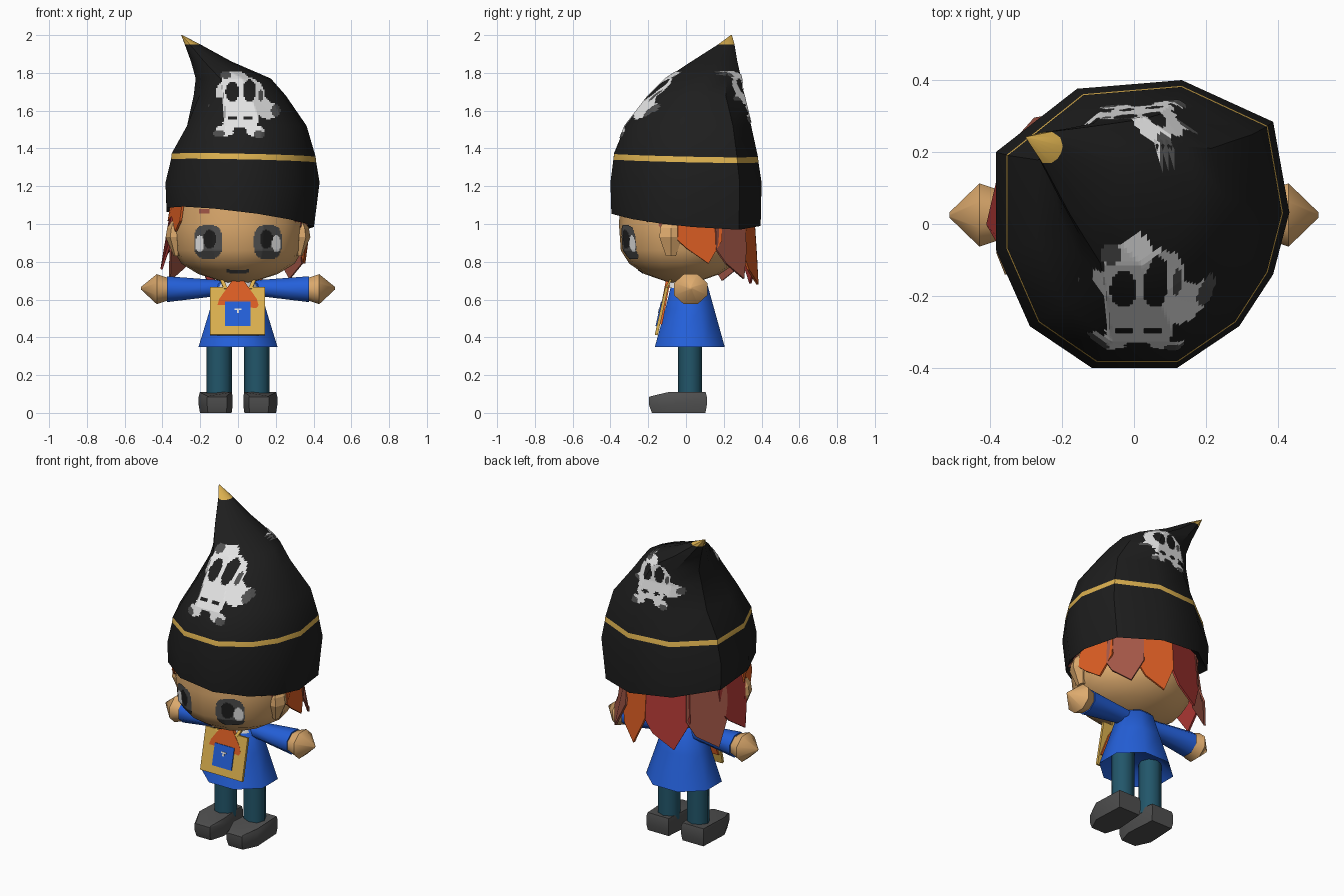
import bpy, bmesh, math
from mathutils import Vector
from mathutils.bvhtree import BVHTree

cube = bpy.data.objects.get("Cube")
if cube:
    bpy.data.objects.remove(cube, do_unlink=True)


def material(name, rgb):
    lin = [(c / 255 / 12.92) if c < 11 else ((c / 255 + 0.055) / 1.055) ** 2.4 for c in rgb]
    m = bpy.data.materials.new(name)
    m.use_nodes = True
    m.diffuse_color = (*lin, 1)
    bsdf = m.node_tree.nodes["Principled BSDF"]
    bsdf.inputs["Base Color"].default_value = (*lin, 1)
    bsdf.inputs["Roughness"].default_value = 0.9
    return m


BLACK = material("hat black", (30, 30, 30))
WHITE = material("white", (228, 228, 228))
GOLD = material("gold", (222, 178, 80))
SKIN = material("skin", (222, 171, 110))
GREY = material("dark grey", (80, 80, 80))
BLUE = material("coat blue", (36, 96, 218))
TEAL = material("trouser teal", (34, 86, 106))
ORANGE = material("hair orange", (222, 95, 36))
RED = material("hair red", (180, 58, 54))
BROWN = material("hair brown", (162, 86, 70))


def make(name, verts, faces, mats, index=None, closed=True, smooth=0):
    me = bpy.data.meshes.new(name)
    me.from_pydata(verts, [], faces)
    for m in mats:
        me.materials.append(m)
    for p in me.polygons:
        p.material_index = index[p.index] if index else 0
    if closed:
        bm = bmesh.new()
        bm.from_mesh(me)
        bmesh.ops.recalc_face_normals(bm, faces=bm.faces)
        bm.to_mesh(me)
        bm.free()
    ob = bpy.data.objects.new(name, me)
    bpy.context.collection.objects.link(ob)
    if smooth:
        bpy.ops.object.select_all(action="DESELECT")
        ob.select_set(True)
        bpy.context.view_layer.objects.active = ob
        bpy.ops.object.shade_smooth_by_angle(angle=math.radians(smooth))
    return ob


def circle(n, phase=0):
    angles = [math.radians(phase + 360 * i / n) for i in range(n)]
    return [(math.cos(a), math.sin(a)) for a in angles]


def ring(unit, cx, cy, rx, ry, z, tx=0, ty=0):
    """Horizontal ring from a unit outline, tilted by tx and ty."""
    pts = [(cx + rx * u, cy + ry * v) for u, v in unit]
    return [(x, y, z + tx * x + ty * y) for x, y in pts]


def loft(name, rings, mats, bands=None, smooth=50):
    """Skin between rings, capped at both ends; bands picks a material per level."""
    n = len(rings[0])
    faces, idx = [], []
    for r in range(len(rings) - 1):
        for i in range(n):
            j = (i + 1) % n
            faces.append((r * n + i, r * n + j, r * n + n + j, r * n + n + i))
            idx.append(bands[r] if bands else 0)
    last = (len(rings) - 1) * n
    faces += [tuple(range(n)), tuple(range(last, last + n))]
    idx += [0, bands[-1] if bands else 0]
    return make(name, [p for r in rings for p in r], faces, mats, idx, smooth=smooth)


def slab(name, pts, mat, thick):
    ob = make(name, pts, [tuple(range(len(pts)))], [mat], closed=False)
    mod = ob.modifiers.new("thickness", "SOLIDIFY")
    mod.thickness, mod.offset = thick, 0


def painted(name, target, side, x0, x1, z0, z1, step, mats, rule):
    """Thin patch of small cells laid on the target, seen along y."""
    me = target.data
    tree = BVHTree.FromPolygons([v.co for v in me.vertices], [p.vertices for p in me.polygons])
    verts, faces, idx, seen = [], [], [], {}

    def corner(i, k):
        if (i, k) not in seen:
            x, z = x0 + i * step, z0 + k * step
            hit = tree.ray_cast(Vector((x, 2 * side, z)), Vector((0, -side, 0)))[0]
            seen[i, k] = len(verts) if hit else None
            if hit:
                verts.append((x, hit.y + 0.006 * side, z))
        return seen[i, k]

    for i in range(round((x1 - x0) / step)):
        for k in range(round((z1 - z0) / step)):
            m = rule(x0 + (i + 0.5) * step, z0 + (k + 0.5) * step)
            if m is None:
                continue
            f = [corner(i, k), corner(i + 1, k), corner(i + 1, k + 1), corner(i, k + 1)]
            if None not in f:
                faces.append(f if side < 0 else f[::-1])
                idx.append(m)
    make(name, verts, faces, mats, idx, closed=False)


def inside(x, z, cx, cz, rx, rz, power=2):
    return abs((x - cx) / rx) ** power + abs((z - cz) / rz) ** power < 1


# Pointed hat with an uneven outline, leaning to its own right and back
edge = [(-.34, -1), (.24, -1), (.66, -.71), (.89, -.35), (1, .08), (.89, .71), (.27, 1),
        (-.44, .94), (-.99, .5), (-.99, -.18), (-.76, -.71)]
upper = edge[:5] + [(.84, .62)] + edge[6:9] + [(-.87, -.14), (-.62, -.62)]
hat_levels = [
    (edge, .01, 0, .34, .34, 1.08, -.12, -.08), (edge, .01, 0, .392, .395, 1.035, -.12, -.08),
    (edge, .022, 0, .41, .40, 1.22, 0, 0), (edge, .028, 0, .386, .384, 1.335, -.02, -.02),
    (edge, .028, 0, .383, .381, 1.365, -.02, -.02), (edge, .045, .012, .318, .333, 1.52, 0, 0),
    (upper, .008, .054, .245, .252, 1.68, 0, 0), (upper, -.026, .092, .2, .2, 1.77, 0, 0),
    (upper, -.142, .15, .108, .122, 1.86, 0, 0), (upper, -.24, .213, .042, .044, 1.95, 0, 0),
    (upper, -.298, .24, .003, .003, 2.0, 0, 0)]
hat = loft("hat", [ring(*v) for v in hat_levels], [BLACK, GOLD],
           [0, 0, 0, 1, 0, 0, 0, 0, 0, 1], 35)

# Skull emblem, front and back
BONE = [(.01, 1.69, .13, .095), (.02, 1.63, .155, .065), (.16, 1.6, .06, .045),
        (.01, 1.56, .10, .06), (-.07, 1.495, .05, .03), (.09, 1.495, .05, .03),
        (-.02, 1.775, .065, .035)]
HOLES = [(-.03, 1.70, .035, .055), (.06, 1.705, .035, .06), (-.03, 1.56, .025, .012),
         (.055, 1.56, .025, .012), (.01, 1.495, .035, .02)]
SHADE = [(-.13, 1.61, .03, .03), (-.065, 1.79, .03, .02), (.2, 1.6, .025, .03),
         (-.1, 1.48, .03, .02), (.11, 1.475, .03, .02), (.12, 1.68, .015, .03)]


def skull(x, z):
    for shapes, m in ((HOLES, None), (SHADE, 1), (BONE, 0)):
        if any(inside(x, z, *s) for s in shapes):
            return m
    return None


painted("skull_front", hat, -1, -.18, .24, 1.44, 1.82, .008, [WHITE, GREY], skull)
painted("skull_back", hat, 1, -.2, .2, 1.53, 1.81, .008, [WHITE, GREY],
        lambda x, z: skull((.03 - x) / .9, 1.65 + (z - 1.685) / .78))

# Head with ears
head_levels = [(.07, .07, .69), (.21, .2, .735), (.3, .28, .79), (.34, .325, .86),
               (.355, .335, 1.0), (.34, .325, 1.14)]
head = loft("head", [ring(circle(16), 0, -.02, *v) for v in head_levels], [SKIN])
for s, side in ((1, "left"), (-1, "right")):
    loft(side + "_ear", [ring(circle(6), s * x, -.08, w, d, z) for x, w, d, z in
         ((.325, .015, .03, .83), (.335, .048, .07, .93), (.33, .045, .065, .98),
          (.325, .015, .04, 1.03))], [SKIN], smooth=0)


# Painted eyes, mouth and brows
def face_paint(x, z):
    ax = abs(x)
    if inside(ax, z, .203, .895, .024, .045):
        return 1
    if inside(ax, z, .15, .92, .034, .05):
        return 2
    if inside(ax, z, .158, .905, .074, .09, 3):
        return 0
    if ax < .06 and abs(z - .745 - 2.5 * x * x) < .009:
        return 0
    if abs(ax - .18) < .028 and abs(z - 1.068) < .01:
        return 3
    return None


painted("face_details", head, -1, -.26, .26, .72, 1.09, .006, [GREY, WHITE, BLACK, BROWN], face_paint)

# Jagged hair locks around the back: angle, half width, tip height, tip radius, colour
LOCKS = [(-22, 12, .95, .36, BROWN), (12, 19, .79, .37, ORANGE), (42, 17, .71, .41, BROWN),
         (70, 17, .68, .39, ORANGE), (107, 22, .685, .375, RED), (145, 20, .70, .41, BROWN),
         (174, 18, .76, .405, RED), (201, 14, .96, .365, ORANGE)]
for i, (a, w, tip, rad, mat) in enumerate(LOCKS):
    mid = tip + (1.1 - tip) * .4
    outline = [(-w, .352, 1.12), (0, .36, 1.12), (w, .352, 1.12), (w, .37, mid),
               (w * .35, rad, tip), (-w * .6, rad - .01, tip + .08), (-w, .37, mid)]
    slab(f"hair_lock_{i + 1}", [(r * math.cos(math.radians(a + d)), r * math.sin(math.radians(a + d)), z)
                                for d, r, z in outline], mat, .012)

# Flared coat, collar and scarf
octo = circle(8, 22.5)
loft("coat", [ring(octo, 0, cy, rx, ry, z) for cy, rx, ry, z in
     ((.02, .15, .14, .42), (.02, .226, .2, .35), (.02, .16, .14, .55), (.018, .118, .103, .68),
      (.018, .07, .07, .71))], [BLUE])
loft("collar", [ring(octo, 0, 0, .11, .105, .66), ring(octo, 0, 0, .085, .085, .715)], [WHITE])
slab("scarf", [(-.03, -.095, .70), (.03, -.095, .70), (.1, -.113, .6), (.135, -.138, .47),
               (-.135, -.138, .47), (-.1, -.113, .6)], ORANGE, .024)


# Satchel on the chest, with a blue panel and straps
def chest(x, z, lift):
    return (x, -.158 + (z - .41) * .22 - lift, z)


def chest_panel(name, x0, x1, z0, z1, lift, mat, thick):
    slab(name, [chest(x0, z0, lift), chest(x1, z0, lift), chest(x1, z1, lift), chest(x0, z1, lift)],
         mat, thick)


chest_panel("satchel", -.147, .144, .412, .665, 0, GOLD, .016)
chest_panel("satchel_panel", -.068, .066, .46, .59, .01, BLUE, .008)
chest_panel("satchel_clasp_bar", -.018, .018, .545, .553, .014, WHITE, .006)
chest_panel("satchel_clasp_pin", -.006, .006, .528, .545, .014, WHITE, .006)
for s, side in ((1, "left"), (-1, "right")):
    slab(side + "_strap", [(s * .055, -.108, .655), (s * .075, -.108, .655),
                           (s * .1, -.075, .715), (s * .08, -.075, .715)], GOLD, .012)


# Arms, legs and shoes
def sideways(s, x, r, depth, z=.655):
    return [(s * x, .025 + depth * u, z + r * v) for u, v in octo]


toe_plan = [(-.055, -.195), (.05, -.195), (.095, -.1), (.085, .11), (-.07, .11), (-.085, -.1)]
shoe_levels = ((.93, 0, 0), (1, .04, 0), (1, .085, 0), (.94, .11, -.22))
for s, side in ((1, "left"), (-1, "right")):
    loft(side + "_sleeve", [sideways(s, .06, .045, .05, .66), sideways(s, .15, .05, .06, .66),
                            sideways(s, .375, .074, .085)], [BLUE])
    loft(side + "_hand", [sideways(s, .36, .06, .07), sideways(s, .43, .086, .095),
                          sideways(s, .513, .008, .008, .66)], [SKIN])
    loft(side + "_leg", [ring(circle(8), s * .1, .022, .067, .064, z) for z in (.08, .46)], [TEAL])
    loft(side + "_shoe", [[(s * (.113 + x * k), .01 + (y - .01) * k, z + max(0, -y - .1) * lift)
                           for x, y in toe_plan] for k, z, lift in shoe_levels], [GREY], smooth=40)
